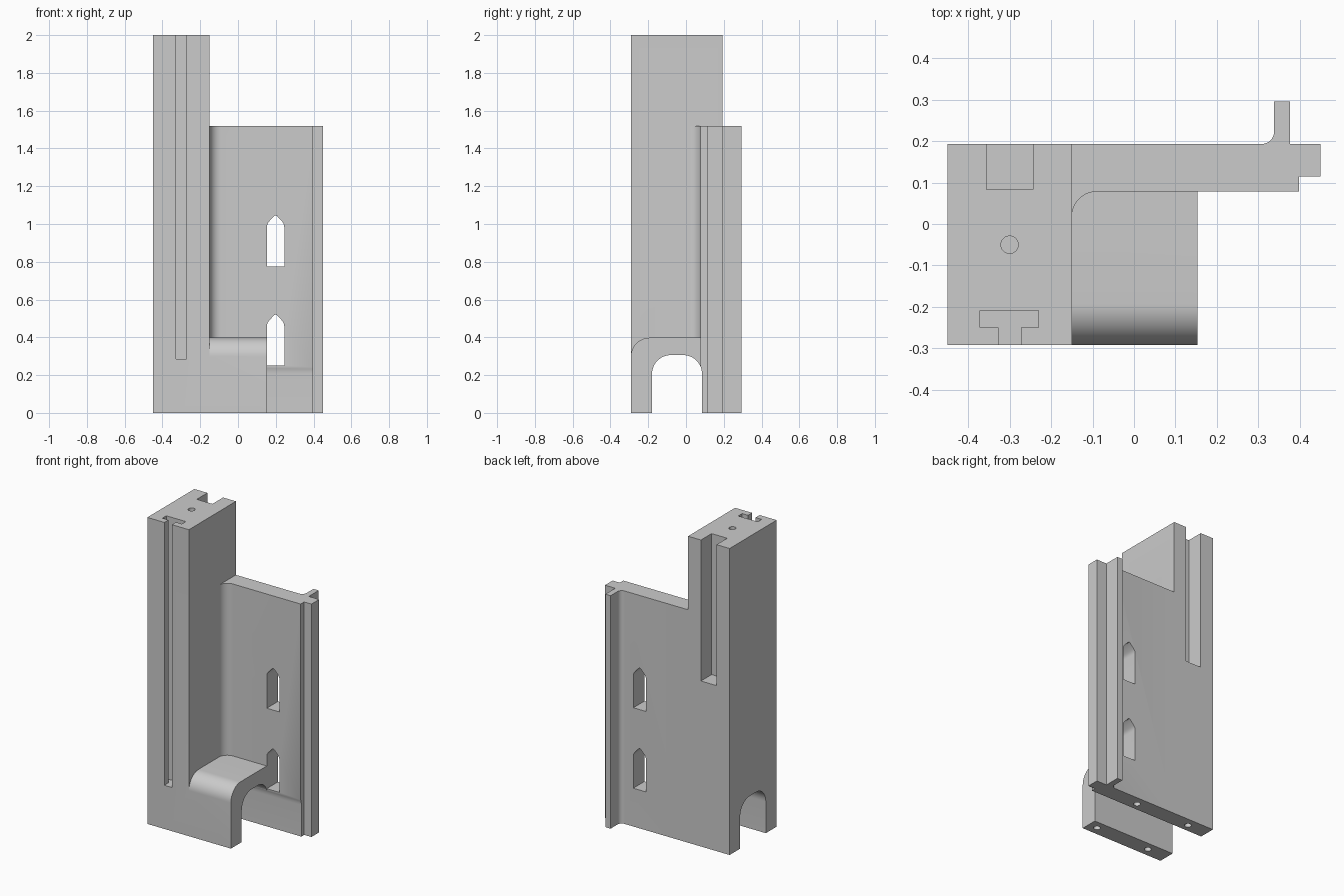
import bpy, bmesh, math
from mathutils import Vector

if "Cube" in bpy.data.objects:
    bpy.data.objects.remove(bpy.data.objects["Cube"])

grey = bpy.data.materials.new("plain grey")
grey.diffuse_color = (0.6, 0.6, 0.6, 1)
grey.use_nodes = True
grey.node_tree.nodes["Principled BSDF"].inputs["Base Color"].default_value = grey.diffuse_color


def arc(cx, cy, r, a0, a1, n=10):
    """Points on a circular arc, angles in degrees."""
    return [(cx + r * math.cos(math.radians(a0 + (a1 - a0) * i / n)),
             cy + r * math.sin(math.radians(a0 + (a1 - a0) * i / n)))
            for i in range(n + 1)]


def prism(name, pts, axis, lo, hi):
    """Extrude a 2D outline along x (y,z points), y (x,z) or z (x,y)."""
    place = {'x': lambda p, t: (t, p[0], p[1]),
             'y': lambda p, t: (p[0], t, p[1]),
             'z': lambda p, t: (p[0], p[1], t)}[axis]
    bm = bmesh.new()
    face = bm.faces.new([bm.verts.new(place(p, lo)) for p in pts])
    ext = bmesh.ops.extrude_face_region(bm, geom=[face])
    verts = [g for g in ext['geom'] if isinstance(g, bmesh.types.BMVert)]
    shift = Vector(place((0, 0), hi - lo))
    bmesh.ops.translate(bm, verts=verts, vec=shift)
    bmesh.ops.recalc_face_normals(bm, faces=bm.faces)
    mesh = bpy.data.meshes.new(name)
    bm.to_mesh(mesh)
    bm.free()
    mesh.materials.append(grey)
    ob = bpy.data.objects.new(name, mesh)
    bpy.context.collection.objects.link(ob)
    return ob


def rect(x0, y0, x1, y1):
    return [(x0, y0), (x1, y0), (x1, y1), (x0, y1)]


def combine(body, other, operation):
    mod = body.modifiers.new(operation.lower(), 'BOOLEAN')
    mod.object, mod.operation, mod.solver = other, operation, 'EXACT'
    bpy.context.view_layer.objects.active = body
    bpy.ops.object.modifier_apply(modifier=mod.name)
    bpy.data.objects.remove(other)


# Tall column
F, B = -0.292, 0.193          # front and back planes
body = prism("slotted_bracket", rect(-0.45, F, -0.15, B), 'z', 0, 2)

# Side panel with inner fillet, edge tongue and rear rib
panel = ([(-0.3, B), (-0.3, 0.018)]
         + arc(-0.09, 0.018, 0.06, 180, 90)
         + [(0.398, 0.078), (0.398, 0.114), (0.45, 0.114), (0.45, B),
            (0.376, B), (0.376, 0.295), (0.338, 0.295)]
         + arc(0.308, 0.223, 0.03, 0, -90, 8))
combine(body, prism("panel", panel, 'z', 0, 1.52), 'UNION')

# Foot with rounded front shoulder
foot = [(0.13, 0), (0.13, 0.398)] + arc(F + 0.1, 0.298, 0.1, 90, 180, 12) + [(F, 0)]
combine(body, prism("foot", foot, 'x', -0.3, 0.153), 'UNION')

# Rounded tunnel running through the base
tunnel = ([(0.085, -0.1)] + arc(-0.015, 0.206, 0.1, 0, 90, 12)
          + arc(-0.08, 0.206, 0.1, 90, 180, 12) + [(-0.18, -0.1)])
cutters = [prism("tunnel_cut", tunnel, 'x', -0.6, 0.6)]

# Front T slot and rear square slot in the column
tee = [(-0.327, -0.4), (-0.273, -0.4), (-0.273, -0.25), (-0.23, -0.25),
       (-0.23, -0.209), (-0.371, -0.209), (-0.371, -0.25), (-0.327, -0.25)]
cutters.append(prism("tee_slot_cut", tee, 'z', 0.285, 2.1))
cutters.append(prism("rear_slot_cut", rect(-0.356, 0.083, -0.243, 0.3), 'z', 1.08, 2.1))

# Two pointed-arch windows in the panel
for z in (0.25, 0.775):
    c = z + 0.208
    window = ([(0.153, z), (0.245, z)] + arc(0.199, c, 0.046, 0, 45, 6)
              + [(0.207, c + 0.059), (0.199, c + 0.063), (0.191, c + 0.059)]
              + arc(0.199, c, 0.046, 135, 180, 6))
    cutters.append(prism("window_cut", window, 'y', 0.0, 0.25))

# Bolt holes: one in the column top, four in the base
holes = [(-0.3, -0.05, 1.8, 2.1)]
holes += [(x, y, -0.1, 0.15) for x in (-0.305, 0.09) for y in (-0.236, 0.135)]
for x, y, lo, hi in holes:
    cutters.append(prism("bolt_hole_cut", arc(x, y, 0.021, 0, 345, 23), 'z', lo, hi))

for cutter in cutters:
    combine(body, cutter, 'DIFFERENCE')

# Smooth rounded areas, keep edges sharp
bpy.ops.object.select_all(action='DESELECT')
body.select_set(True)
bpy.context.view_layer.objects.active = body
bpy.ops.object.shade_smooth_by_angle(angle=math.radians(25))
